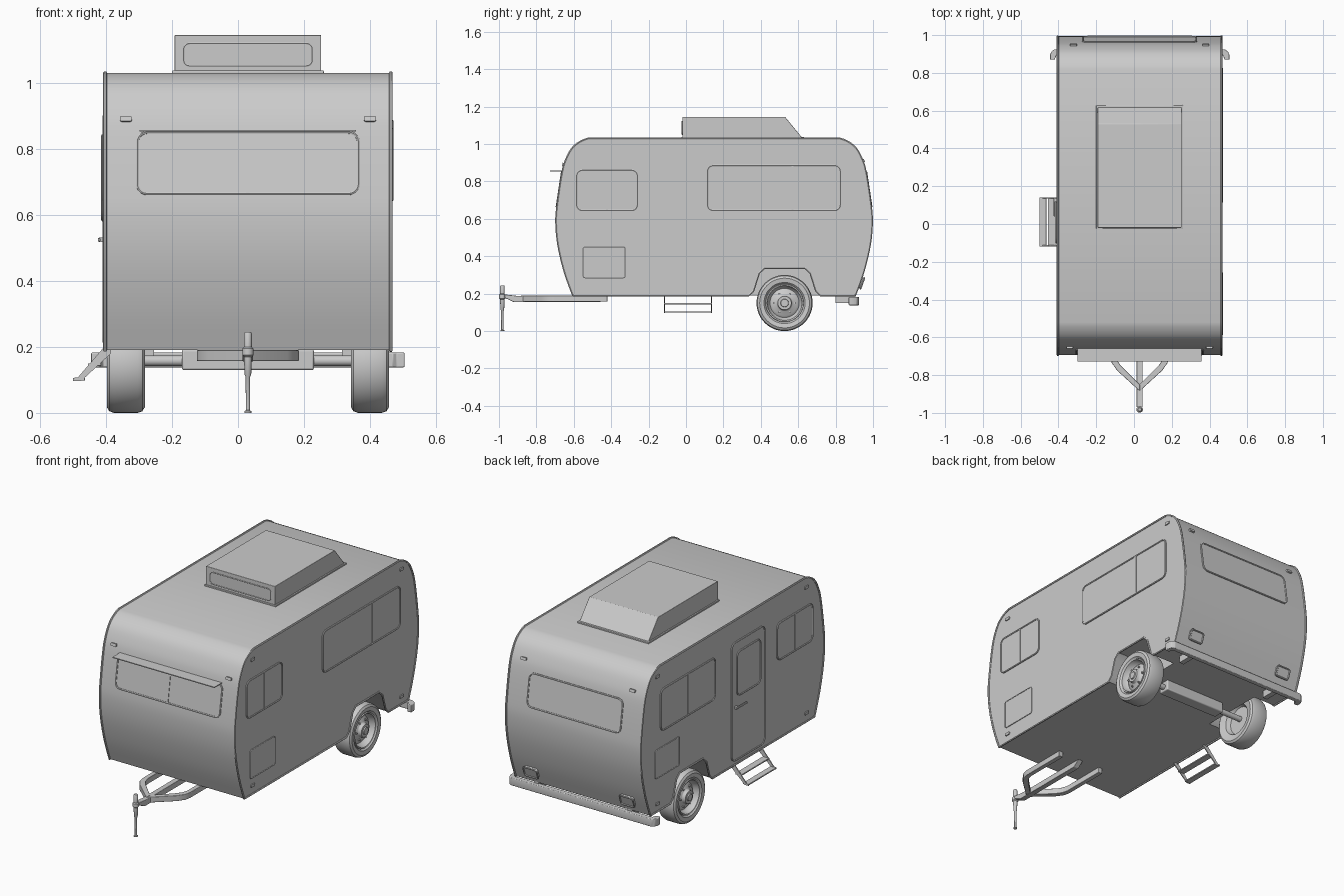
import bpy, bmesh, math
from mathutils import Vector, Matrix

if "Cube" in bpy.data.objects:
    bpy.data.objects.remove(bpy.data.objects["Cube"])

CX, HW = 0.03, 0.433          # body centre in x and half width


def finish(name, bm, bevel=0.0):
    bmesh.ops.recalc_face_normals(bm, faces=bm.faces)
    me = bpy.data.meshes.new(name)
    bm.to_mesh(me)
    bm.free()
    ob = bpy.data.objects.new(name, me)
    bpy.context.collection.objects.link(ob)
    if bevel:
        m = ob.modifiers.new("bevel", 'BEVEL')
        m.width, m.segments, m.limit_method = bevel, 3, 'ANGLE'
    smooth(ob)
    return ob


def smooth(ob):
    bpy.ops.object.select_all(action='DESELECT')
    ob.select_set(True)
    bpy.context.view_layer.objects.active = ob
    bpy.ops.object.shade_smooth_by_angle(angle=math.radians(35))


def prism(name, pts, a, b, axis='x', bevel=0.0, matrix=None):
    """Extrude a 2D outline from a to b along an axis."""
    place = {'x': lambda p, t: (t, p[0], p[1]), 'y': lambda p, t: (p[0], t, p[1]),
             'z': lambda p, t: (p[0], p[1], t)}[axis]
    bm = bmesh.new()
    lo = [bm.verts.new(place(p, a)) for p in pts]
    hi = [bm.verts.new(place(p, b)) for p in pts]
    bm.faces.new(lo)
    bm.faces.new(hi)
    n = len(pts)
    for i in range(n):
        bm.faces.new((lo[i], lo[(i + 1) % n], hi[(i + 1) % n], hi[i]))
    if matrix:
        bm.transform(matrix)
    return finish(name, bm, bevel)


def box(name, x, y, z, bevel=0.0):
    return prism(name, [(x[0], y[0]), (x[1], y[0]), (x[1], y[1]), (x[0], y[1])], *z, 'z', bevel)


def lathe(name, prof, origin, axis, seg=48):
    """Revolve (radius, height) points around an axis."""
    bm = bmesh.new()
    vs = [bm.verts.new((r, 0, h)) for r, h in prof]
    es = [bm.edges.new(e) for e in zip(vs, vs[1:])]
    bmesh.ops.spin(bm, geom=vs + es, cent=(0, 0, 0), axis=(0, 0, 1), angle=2 * math.pi, steps=seg)
    bmesh.ops.remove_doubles(bm, verts=bm.verts, dist=1e-5)
    rot = Vector((0, 0, 1)).rotation_difference(Vector(axis)).to_matrix().to_4x4()
    bm.transform(Matrix.Translation(origin) @ rot)
    return finish(name, bm)


def tube(name, pts, r, cyclic=True):
    cu = bpy.data.curves.new(name, 'CURVE')
    cu.dimensions, cu.bevel_depth, cu.bevel_resolution = '3D', r, 1
    cu.use_fill_caps = True
    sp = cu.splines.new('POLY')
    sp.points.add(len(pts) - 1)
    for p, co in zip(sp.points, pts):
        p.co = (*co, 1)
    sp.use_cyclic_u = cyclic
    ob = bpy.data.objects.new(name, cu)
    bpy.context.collection.objects.link(ob)
    bpy.ops.object.select_all(action='DESELECT')
    ob.select_set(True)
    bpy.context.view_layer.objects.active = ob
    bpy.ops.object.convert(target='MESH')
    smooth(bpy.context.view_layer.objects.active)


def rounded(w, h, r, n=5):
    out = []
    for i, (sx, sy) in enumerate([(1, 1), (-1, 1), (-1, -1), (1, -1)]):
        for k in range(n + 1):
            a = math.pi / 2 * (i + k / n)
            out.append((sx * (w / 2 - r) + r * math.cos(a), sy * (h / 2 - r) + r * math.sin(a)))
    return out


def panel(name, o, U, V, w, h, r=0.03, rim=0.005, bars=(), proud=0.003):
    """Rounded panel with a raised rim and optional upright bars."""
    U, V = Vector(U).normalized(), Vector(V).normalized()
    M = Matrix.Translation(o) @ Matrix((U, V, U.cross(V))).transposed().to_4x4()
    pts = rounded(w, h, r)
    prism(name, pts, -0.006, proud, 'z', matrix=M)
    if rim:
        tube(name + "_rim", [M @ Vector((*p, proud)) for p in pts], rim)
    for b in bars:
        prism(name + "_bar", [(b - .005, -h / 2), (b + .005, -h / 2), (b + .005, h / 2), (b - .005, h / 2)],
              0, proud + 0.003, 'z', matrix=M)


def side_panel(name, s, y0, y1, z0, z1, off=0.0, **kw):
    panel(name, (CX + s * (HW + off), (y0 + y1) / 2, (z0 + z1) / 2), (0, s, 0), (0, 0, 1), y1 - y0, z1 - z0, **kw)


# Side outline of the body, bulged nose mirrored to the tail
key = [(-.604, .19), (-.65, .32), (-.683, .46), (-.694, .58), (-.687, .68),
       (-.663, .84), (-.64, .92), (-.597, .99), (-.52, 1.03)]
nose = []
for i in range(len(key) - 1):
    p0, p1, p2, p3 = [Vector(key[min(max(i + d, 0), len(key) - 1)]) for d in (-1, 0, 1, 2)]
    if i == len(key) - 2:
        p3 = Vector((-.42, 1.03))
    for k in range(4):
        t = k / 4
        nose.append(tuple(.5 * (2 * p1 + (p2 - p0) * t + (2 * p0 - 5 * p1 + 4 * p2 - p3) * t * t
                                + (3 * p1 - p0 - 3 * p2 + p3) * t ** 3)))
nose.append(key[-1])
tail = [(.3 - y, z) for y, z in reversed(nose)]
half = [(.335, .19), (.36, .215), (.39, .31), (.42, .338)]
arch = half + [(1.055 - y, z) for y, z in reversed(half)]


def nose_y(z):
    for (y0, z0), (y1, z1) in zip(nose, nose[1:]):
        if z0 <= z <= z1:
            return y0 + (y1 - y0) * (z - z0) / (z1 - z0)


# Body shell with wheel wells and edge trim
body = prism("body", nose + tail, CX - HW, CX + HW)
for s in (-1, 1):
    cut = prism("well_cutter", [(.335, .1)] + arch + [(.72, .1)], CX + s * .29, CX + s * .6)
    m = body.modifiers.new("well", 'BOOLEAN')
    m.operation, m.object, m.solver = 'DIFFERENCE', cut, 'EXACT'
    bpy.ops.object.select_all(action='DESELECT')
    bpy.context.view_layer.objects.active = body
    bpy.ops.object.modifier_apply(modifier="well")
    bpy.data.objects.remove(cut)
    tube("edge_trim", [(CX + s * HW, y, z) for y, z in nose + tail + arch[::-1]], .006)
smooth(body)

# Side windows, hatches, door
for s in (-1, 1):
    side_panel("front_side_window", s, -.585, -.26, .645, .86, bars=(0,))
side_panel("rear_right_window", 1, .115, .825, .645, .885, bars=(.1,))
side_panel("rear_left_window", -1, .31, .81, .645, .885, bars=(0,))
side_panel("right_hatch", 1, -.55, -.325, .285, .45, r=.01, rim=.003)
side_panel("left_hatch", -1, .64, .86, .385, .55, r=.01, rim=.003)
side_panel("door", -1, -.145, .16, .215, .9, r=.035)
side_panel("door_window", -1, -.10, .115, .585, .84, off=.004)
box("door_handle", (CX - HW - .022, CX - HW - .014), (.04, .14), (.52, .53), .002)
box("handle_mount", (CX - HW - .018, CX - HW), (.12, .135), (.518, .532))

# Nose and tail windows, marker lamps, visor
ya, yb = nose_y(.665), nose_y(.85)
V = Vector((0, yb - ya, .185))
panel("front_window", (CX, (ya + yb) / 2, .757), (1, 0, 0), V, .67, .188, bars=(0,))
panel("rear_window", (CX, .3 - (ya + yb) / 2, .757), (-1, 0, 0), (0, -V.y, V.z), .6, .188)
box("visor", (CX - .328, CX + .328), (-.728, -.65), (.853, .858))
for s in (-1, 1):
    panel("front_marker", (CX + s * .37, nose_y(.89), .89), (1, 0, 0), (0, .25, 1), .036, .016, .005, 0, proud=.01)
    panel("rear_marker", (CX + s * .35, .3 - nose_y(.91), .91), (-1, 0, 0), (0, -.3, 1), .036, .016, .005, 0, proud=.01)
    zt = .26
    panel("tail_light", (CX + s * .31, .3 - nose_y(zt), zt), (-1, 0, 0), (0, .36, 1), .085, .06, .012, .005, proud=.014)
    for y, z in ((-.53, .972), (.84, .975), (.84, .235), (-.53, .24)):
        side_panel("side_marker", s, y - .017, y + .017, z - .008, z + .008, r=.004, rim=0, proud=.006)

# Roof air unit
box("air_unit_base", (CX - .23, CX + .23), (-.025, .63), (1.025, 1.038), .003)
prism("air_unit", [(-.02, 1.03), (-.02, 1.145), (.53, 1.145), (.62, 1.035), (.62, 1.03)],
      CX - .222, CX + .222, bevel=.014)
panel("air_unit_grille", (CX, -.02, 1.086), (1, 0, 0), (0, 0, 1), .39, .068, .018, .003, proud=.001)

# Wheels with hubs and nuts
wheel = [(0, -.02), (.08, -.02), (.092, -.045), (.105, -.05), (.133, -.0575), (.145, -.05), (.15, -.036),
         (.15, .036), (.145, .05), (.133, .0575), (.11, .054), (.102, .046), (.1, .052), (.093, .05),
         (.086, .024), (.078, .016), (.066, .026), (.044, .03), (.04, .034), (.036, .05), (.022, .05),
         (.02, .056), (0, .056)]
for s in (-1, 1):
    hub = Vector((CX + s * .37, .527, .15))
    lathe("wheel", wheel, hub, (s, 0, 0))
    for k in range(6):
        a = k * math.pi / 3
        lathe("wheel_nut", [(.006, .02), (.006, .036), (0, .036)],
              hub + Vector((0, .056 * math.cos(a), .056 * math.sin(a))), (s, 0, 0), 6)

# Axle
lathe("axle", [(0, -.36), (.016, -.36), (.016, .36), (0, .36)], (CX, .527, .158), (1, 0, 0), 24)
box("axle_beam", (CX - .2, CX + .2), (.492, .562), (.13, .192), .006)

# Rear bumper with wrapped ends
R = [(.475, .87), (.475, .895), (.468, .913), (.45, .925)]
inner = [(-.44, .9), (-.45, .87), (.45, .87), (.44, .9)]
outline = [(CX + x, y) for x, y in R] + [(CX - x, y) for x, y in reversed(R)] \
    + [(CX + inner[1][0], .87), (CX + inner[0][0], .895), (CX + inner[3][0], .895), (CX + inner[2][0], .87)]
prism("rear_bumper", outline, .138, .183, 'z', .004)
for s in (-1, 1):
    box("bumper_bracket", (CX + s * .3 - .015, CX + s * .3 + .015), (.8, .905), (.15, .195))

# Towing frame and jack
for s in (-1, 1):
    arm = [(0, -.885), (.12, -.775), (.148, -.735), (.155, -.70), (.155, -.42), (.128, -.42),
           (.128, -.69), (.12, -.72), (.10, -.75), (0, -.85)]
    prism("tow_arm", [(CX + s * x, y) for x, y in arm], .157, .19, 'z', .003)
prism("tow_beam", [(-.97, .178), (-.97, .196), (-.90, .188), (-.42, .188), (-.46, .155), (-.92, .155)],
      CX - .016, CX + .016, bevel=.003)
lathe("jack", [(0, 0), (.011, 0), (.011, .005), (.006, .008), (.007, .11), (.010, .115), (.012, .17), (.017, .175),
               (.017, .195), (.012, .2), (.012, .24), (.009, .245), (0, .245)], (CX, -.982, 0), (0, 0, 1), 20)

# Folding step
for y in (-.118, .134):
    prism("step_rail", [(-.5, .097), (-.475, .097), (-.385, .18), (-.385, .195), (-.41, .195), (-.485, .108), (-.5, .106)],
          y, y + .006, 'y')
box("lower_tread", (-.5, -.464), (-.118, .14), (.098, .106), .002)
box("upper_tread", (-.455, -.415), (-.118, .14), (.142, .15), .002)
